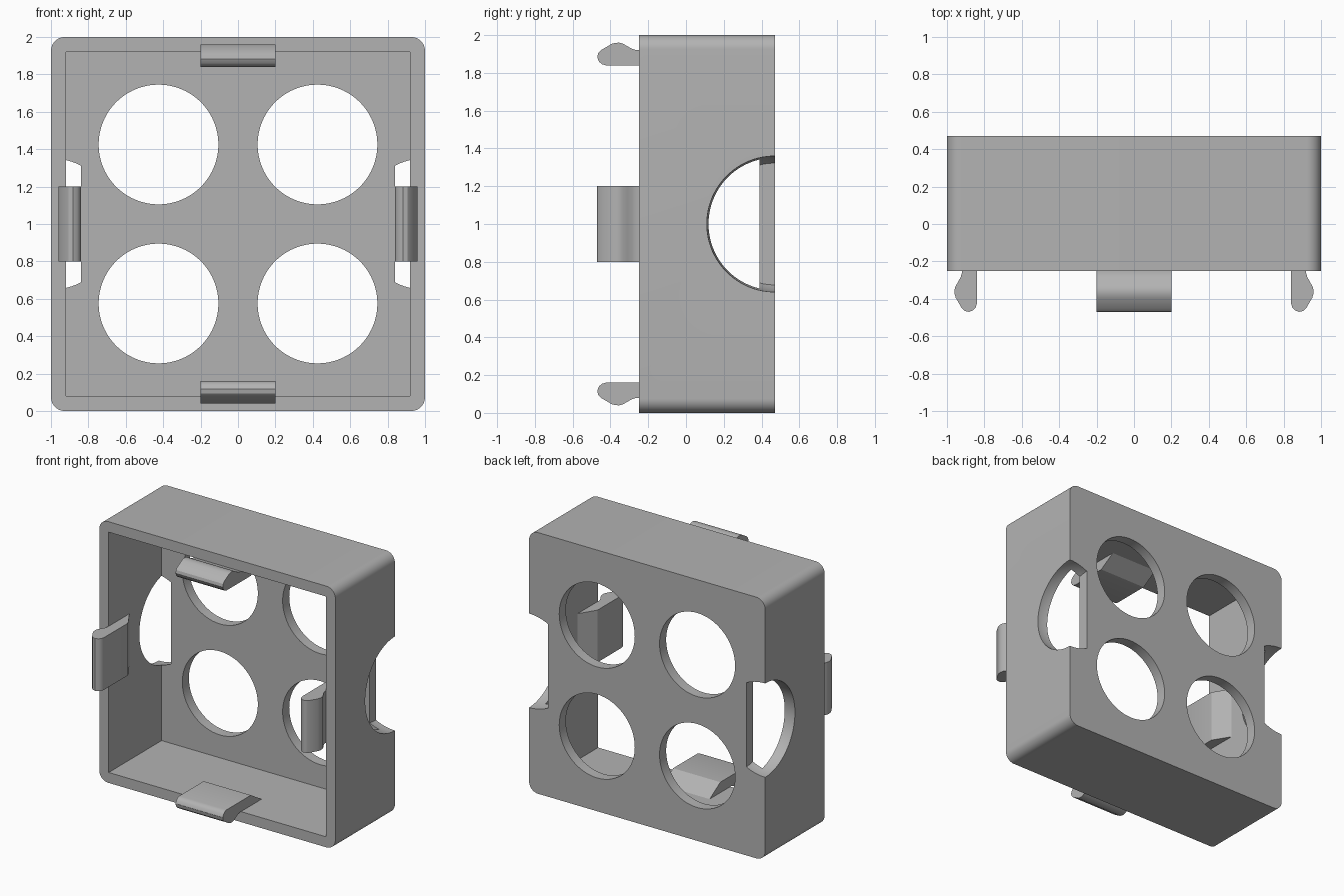
import bpy
import bmesh
from math import radians
from mathutils import Matrix, Vector

cube = bpy.data.objects.get("Cube")
if cube:
    bpy.data.objects.remove(cube, do_unlink=True)

FRONT, BACK = -0.25, 0.47
WALL = 0.08

grey = bpy.data.materials.new("plain grey")
grey.use_nodes = True
colour = (0.45, 0.45, 0.45, 1)
grey.diffuse_color = colour
grey.node_tree.nodes["Principled BSDF"].inputs["Base Color"].default_value = colour


def make_object(name, bm):
    bmesh.ops.recalc_face_normals(bm, faces=bm.faces)
    mesh = bpy.data.meshes.new(name)
    bm.to_mesh(mesh)
    bm.free()
    mesh.materials.append(grey)
    obj = bpy.data.objects.new(name, mesh)
    bpy.context.collection.objects.link(obj)
    return obj


def activate(obj):
    bpy.ops.object.select_all(action="DESELECT")
    obj.select_set(True)
    bpy.context.view_layer.objects.active = obj


def box(x, y0, y1, z0, z1):
    bm = bmesh.new()
    size = Matrix.Diagonal((2 * x, y1 - y0, z1 - z0, 1))
    centre = Matrix.Translation((0, (y0 + y1) / 2, (z0 + z1) / 2))
    bmesh.ops.create_cube(bm, size=1, matrix=centre @ size)
    return bm


def cut(target, bm):
    cutter = make_object("cutter", bm)
    cutter.hide_render = True
    mod = target.modifiers.new("cut", "BOOLEAN")
    mod.operation = "DIFFERENCE"
    mod.solver = "EXACT"
    mod.object = cutter
    activate(target)
    bpy.ops.object.modifier_apply(modifier=mod.name)
    bpy.data.objects.remove(cutter, do_unlink=True)


# Housing: box with four rounded depth edges, open at the front
bm = box(1, FRONT, BACK, 0, 2)
depth_edges = [e for e in bm.edges
               if abs(e.verts[0].co.y - e.verts[1].co.y) > 0.1]
bmesh.ops.bevel(bm, geom=depth_edges, offset=0.075, segments=10,
                profile=0.5, affect="EDGES")
housing = make_object("housing", bm)
cut(housing, box(1 - WALL, FRONT - 0.3, BACK - WALL, WALL, 2 - WALL))

# Four round holes through the back plate
for x in (-0.425, 0.425):
    for z in (0.575, 1.425):
        bm = bmesh.new()
        place = Matrix.Translation((x, BACK, z)) @ Matrix.Rotation(radians(90), 4, "X")
        bmesh.ops.create_cone(bm, cap_ends=True, segments=96, radius1=0.32,
                              radius2=0.32, depth=0.4, matrix=place)
        cut(housing, bm)

# Rounded finger notches in both side walls, flat at their inner end
for side in (-1, 1):
    bm = bmesh.new()
    place = Matrix.Translation((side, BACK, 1)) @ Matrix.Rotation(radians(90), 4, "Y")
    bmesh.ops.create_uvsphere(bm, u_segments=90, v_segments=45, radius=0.36,
                              matrix=place)
    bmesh.ops.bisect_plane(bm, geom=bm.verts[:] + bm.edges[:] + bm.faces[:],
                           plane_co=(side * 0.84, 0, 0), plane_no=(-side, 0, 0),
                           clear_outer=True)
    bmesh.ops.holes_fill(bm, edges=[e for e in bm.edges if e.is_boundary])
    cut(housing, bm)

# Snap clips: one profile of (depth, distance from centre), turned to each wall
PROFILE = [(0, 0.95), (0, 0.92), (-0.13, 0.84), (-0.425, 0.84), (-0.445, 0.846),
           (-0.461, 0.86), (-0.47, 0.882), (-0.465, 0.905), (-0.45, 0.921),
           (-0.42, 0.938), (-0.395, 0.953), (-0.375, 0.959), (-0.355, 0.96),
           (-0.335, 0.955), (-0.31, 0.941), (-0.285, 0.927), (-0.265, 0.921),
           (-0.25, 0.92), (-0.24, 0.95)]
clips = []
for name, angle in (("top_clip", 0), ("left_clip", 90),
                    ("bottom_clip", 180), ("right_clip", 270)):
    bm = bmesh.new()
    face = bm.faces.new([bm.verts.new((-0.2, y, r)) for y, r in PROFILE])
    sweep = bmesh.ops.extrude_face_region(bm, geom=[face], use_keep_orig=True)
    ends = [v for v in sweep["geom"] if isinstance(v, bmesh.types.BMVert)]
    bmesh.ops.translate(bm, verts=ends, vec=Vector((0.4, 0, 0)))
    turn = Matrix.Translation((0, 0, 1)) @ Matrix.Rotation(radians(angle), 4, "Y")
    bm.transform(turn)
    clips.append(make_object(name, bm))

# Smooth the curved surfaces, keep the corners crisp
for obj in [housing] + clips:
    activate(obj)
    bpy.ops.object.shade_smooth_by_angle(angle=radians(30))
